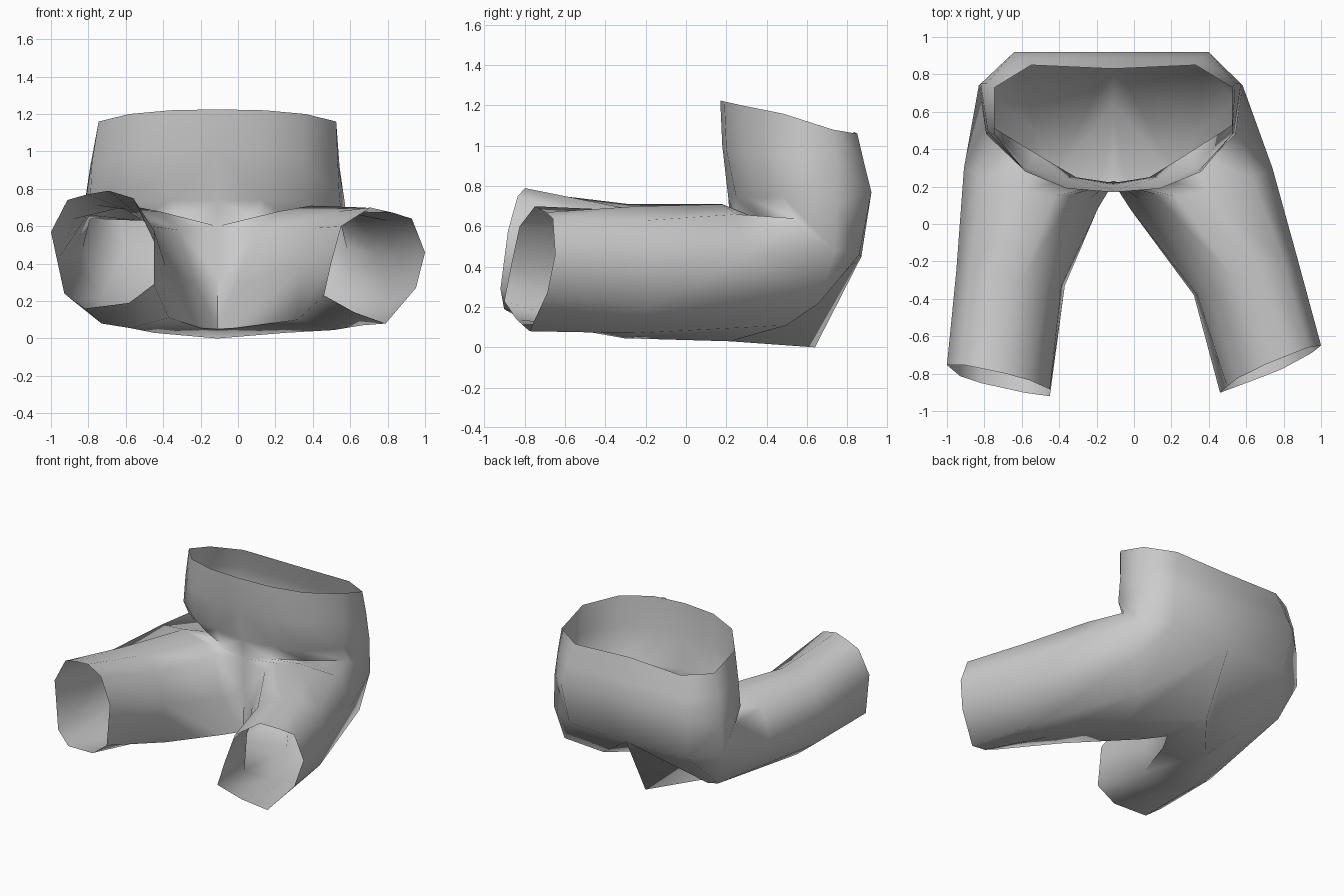
import bpy, bmesh, math

if "Cube" in bpy.data.objects:
    bpy.data.objects.remove(bpy.data.objects["Cube"])

MID = -0.11   # x of the centre seam

# Half rows as (offset from seam, y, z): front centre -> side -> back centre
WAIST = [(0, .17, 1.225), (.25, .19, 1.22), (.47, .28, 1.20), (.635, .48, 1.16),
         (.635, .73, 1.08), (.44, .85, 1.06), (0, .83, 1.07)]
BELLY = [(0, .18, 1.0), (.25, .20, .98), (.47, .28, .97), (.67, .49, .95),
         (.68, .75, .92), (.49, .885, .91), (0, .885, .91)]
HIP = [(0, .21, .74), (.25, .25, .74), (.46, .30, .74), (.68, .48, .75),
       (.71, .75, .72), (.53, .92, .77), (0, .92, .77)]
# Groin fold, closed by the seam points: crotch, lower front, upper front
GROIN = [(0, .22, .60), (.20, .25, .64), (.42, .38, .63), (.68, .54, .64),
         (.72, .74, .48), (.50, .86, .46), (0, .87, .45),
         (0, .64, 0), (0, .22, .05), (0, .23, .34)]
THIGH = [(.22, .16, .58), (.33, .15, .68), (.50, .18, .71), (.74, .25, .66),
         (.85, .30, .45), (.66, .66, .22), (.45, .50, .11),
         (.36, .22, .03), (.09, .08, .055), (.13, .14, .30)]

# Leg sections as (fraction from inner to outer point, z)
KNEE = [(.16, .59), (.40, .68), (.65, .70), (.87, .63), (1, .43),
        (.90, .20), (.62, .07), (.35, .045), (0, .10), (.03, .38)]
CUFF_R = [(.17, .60), (.46, .70), (.70, .67), (.87, .64), (1, .46),
          (.91, .27), (.61, .08), (.30, .14), (0, .23), (.07, .40)]
CUFF_L = [(.20, .75), (.44, .79), (.65, .77), (.84, .74), (1, .57),
          (.87, .24), (.67, .16), (.24, .19), (0, .29), (0, .58)]


def section(inner, outer, profile, lift=0, tilt=0):
    """Leg ring on the line from inner to outer, its top leaning back by tilt."""
    return [(inner[0] + (outer[0] - inner[0]) * t,
             inner[1] + (outer[1] - inner[1]) * t + (z - .45) * tilt,
             z + lift) for t, z in profile]


def loft(bm, rows, closed):
    """Quads between successive rows of vertices."""
    for a, b in zip(rows, rows[1:]):
        n = min(len(a), len(b))
        for i in range(n if closed else n - 1):
            j = (i + 1) % n
            bm.faces.new((a[i], a[j], b[j], b[i]))


def half(bm, side, hip_width, thigh_width, leg_rows):
    """One half of the garment: hip panel plus leg tube."""
    def verts(row):
        return [bm.verts.new(p) for p in row]

    def offset(row, width=1):
        return verts([(MID + side * x * width, y, z) for x, y, z in row])
    groin = offset(GROIN, hip_width)
    loft(bm, [offset(WAIST), offset(BELLY, hip_width), offset(HIP, hip_width),
              groin[:7]], False)
    loft(bm, [groin, offset(THIGH, thigh_width)] + [verts(r) for r in leg_rows], True)


bm = bmesh.new()
half(bm, 1, .96, 1, [section((.32, -.38), (.87, -.17), KNEE),
                     section((.46, -.88), (1.0, -.65), CUFF_R, tilt=.1)])
half(bm, -1, 1, .94, [section((-.37, -.33), (-.95, -.25), KNEE, .01),
                      section((-.45, -.90), (-1.0, -.77), CUFF_L, tilt=.13)])

# Sew the halves along the seam
bmesh.ops.remove_doubles(bm, verts=bm.verts, dist=.001)
bmesh.ops.recalc_face_normals(bm, faces=bm.faces)
mesh = bpy.data.meshes.new("shorts")
bm.to_mesh(mesh)
bm.free()
shorts = bpy.data.objects.new("shorts", mesh)
bpy.context.collection.objects.link(shorts)
bpy.context.view_layer.objects.active = shorts
shorts.select_set(True)
bpy.ops.object.shade_smooth_by_angle(angle=math.radians(80))
